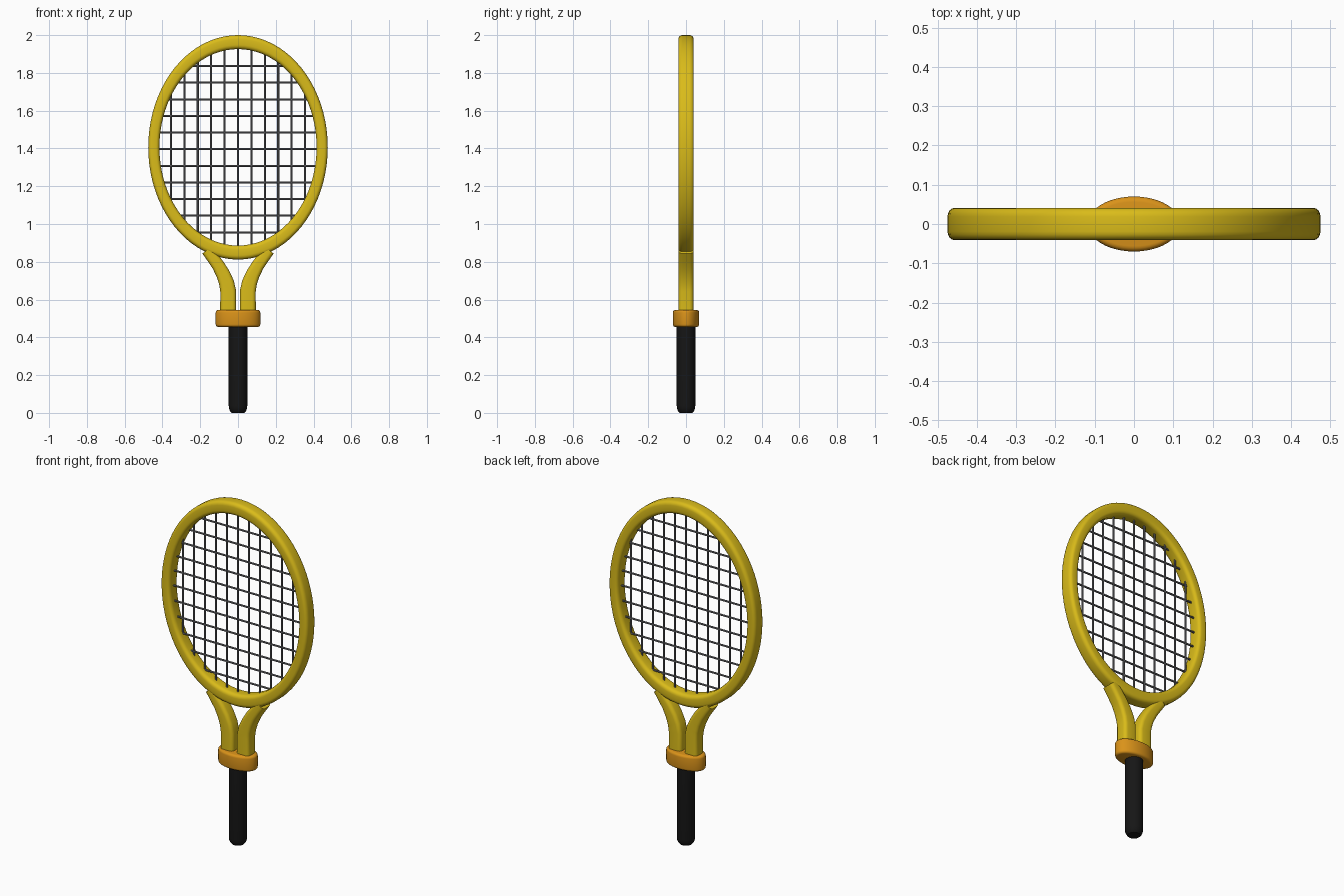
import bpy, bmesh, math
from mathutils import Vector

if "Cube" in bpy.data.objects:
    bpy.data.objects.remove(bpy.data.objects["Cube"])

CZ = 1.406            # centre height of the head
SX = 0.8              # head is a circle squashed in x
R_OUT, R_IN = 0.594, 0.52


def material(name, rgb):
    m = bpy.data.materials.new(name)
    m.diffuse_color = (*rgb, 1)
    m.use_nodes = True
    m.node_tree.nodes["Principled BSDF"].inputs["Base Color"].default_value = m.diffuse_color
    return m


YELLOW = material("yellow", (0.70, 0.50, 0.01))
ORANGE = material("orange", (0.70, 0.29, 0.01))
BLACK = material("black", (0.008, 0.008, 0.008))
STRING = material("string_grey", (0.16, 0.16, 0.17))


def finish(name, bm, mat, angle=40):
    bmesh.ops.recalc_face_normals(bm, faces=bm.faces)
    me = bpy.data.meshes.new(name)
    bm.to_mesh(me)
    bm.free()
    ob = bpy.data.objects.new(name, me)
    bpy.context.collection.objects.link(ob)
    me.materials.append(mat)
    bpy.ops.object.select_all(action='DESELECT')
    ob.select_set(True)
    bpy.context.view_layer.objects.active = ob
    bpy.ops.object.shade_smooth_by_angle(angle=math.radians(angle))
    return ob


def rounded_rect(w, d, r, n=4):
    """Half sizes w, d with corner radius r."""
    pts = []
    for k, (sx, sy) in enumerate([(1, 1), (-1, 1), (-1, -1), (1, -1)]):
        for i in range(n + 1):
            a = math.pi / 2 * (k + i / n)
            pts.append((sx * (w - r) + r * math.cos(a), sy * (d - r) + r * math.sin(a)))
    return pts


def skin(bm, rings, closed=False):
    """Join rings of points; cap the ends unless closed."""
    vs = [[bm.verts.new(p) for p in ring] for ring in rings]
    n = len(vs[0])
    for i in range(len(vs) if closed else len(vs) - 1):
        a, b = vs[i], vs[(i + 1) % len(vs)]
        for j in range(n):
            k = (j + 1) % n
            bm.faces.new((a[j], a[k], b[k], b[j]))
    if not closed:
        bm.faces.new(vs[0])
        bm.faces.new(vs[-1])


def lathe(name, profile, mat, sides, angle=40):
    """Stack of elliptical rings: (radius x, radius y, z)."""
    bm = bmesh.new()
    turn = [2 * math.pi * i / sides for i in range(sides)]
    skin(bm, [[(rx * math.cos(t), ry * math.sin(t), z) for t in turn] for rx, ry, z in profile])
    return finish(name, bm, mat, angle)


# head hoop
bm = bmesh.new()
section = rounded_rect((R_OUT - R_IN) / 2, 0.041, 0.022)
mid = (R_OUT + R_IN) / 2
skin(bm, [[(SX * (mid + u) * math.sin(t), v, CZ + (mid + u) * math.cos(t)) for u, v in section]
          for t in (2 * math.pi * i / 80 for i in range(80))], closed=True)
finish("head_frame", bm, YELLOW)

# throat arms: (centre x, z, half width)
path = [(0.052, 0.50, 0.042), (0.052, 0.645, 0.042), (0.061, 0.69, 0.040), (0.079, 0.735, 0.037),
        (0.104, 0.78, 0.034), (0.133, 0.82, 0.032), (0.165, 0.862, 0.030)]
for side, label in ((-1, "left"), (1, "right")):
    bm = bmesh.new()
    rings = []
    for i, (x, z, w) in enumerate(path):
        p, q = path[max(i - 1, 0)], path[min(i + 1, len(path) - 1)]
        t = Vector((q[0] - p[0], q[1] - p[1])).normalized()
        rings.append([(side * (x + u * t.y), v, z - u * t.x)
                      for u, v in rounded_rect(w, 0.039, 0.020)])
    skin(bm, rings)
    finish("throat_arm_" + label, bm, YELLOW)

# collar with rounded rims
b, z0, z1 = 0.014, 0.455, 0.545
arc = [math.pi / 2 * i / 4 for i in range(5)]
rims = [(b * (1 - math.sin(a)), b * (1 - math.cos(a))) for a in arc]
prof = [(0.118 - i, 0.07 - i, z0 + h) for i, h in rims]
prof += [(0.118 - i, 0.07 - i, z1 - h) for i, h in reversed(rims)]
lathe("collar", prof, ORANGE, 48)

# handle grip
lathe("handle_grip", [(0.034, 0.034, 0), (0.041, 0.041, 0.008), (0.047, 0.047, 0.021),
                      (0.049, 0.049, 0.037), (0.049, 0.049, 0.50)], BLACK, 16)


# strings
def add_string(bm, a, b, r=0.0055, n=8):
    a, b = Vector(a), Vector(b)
    d = (b - a).normalized()
    s = Vector((0, 1, 0))
    c = d.cross(s)
    skin(bm, [[p + r * (math.cos(t) * s + math.sin(t) * c)
               for t in (2 * math.pi * i / n for i in range(n))] for p in (a, b)])


RS = R_IN + 0.02      # strings end just inside the hoop
bm = bmesh.new()
for i in range(-5, 6):
    x = 0.071 * i
    h = math.sqrt(RS ** 2 - (x / SX) ** 2)
    add_string(bm, (x, 0, CZ - h), (x, 0, CZ + h))
finish("main_strings", bm, STRING)

bm = bmesh.new()
for i in range(-5, 6):
    z = 1.396 + 0.088 * i
    w = SX * math.sqrt(RS ** 2 - (z - CZ) ** 2)
    add_string(bm, (-w, 0, z), (w, 0, z))
finish("cross_strings", bm, STRING)
